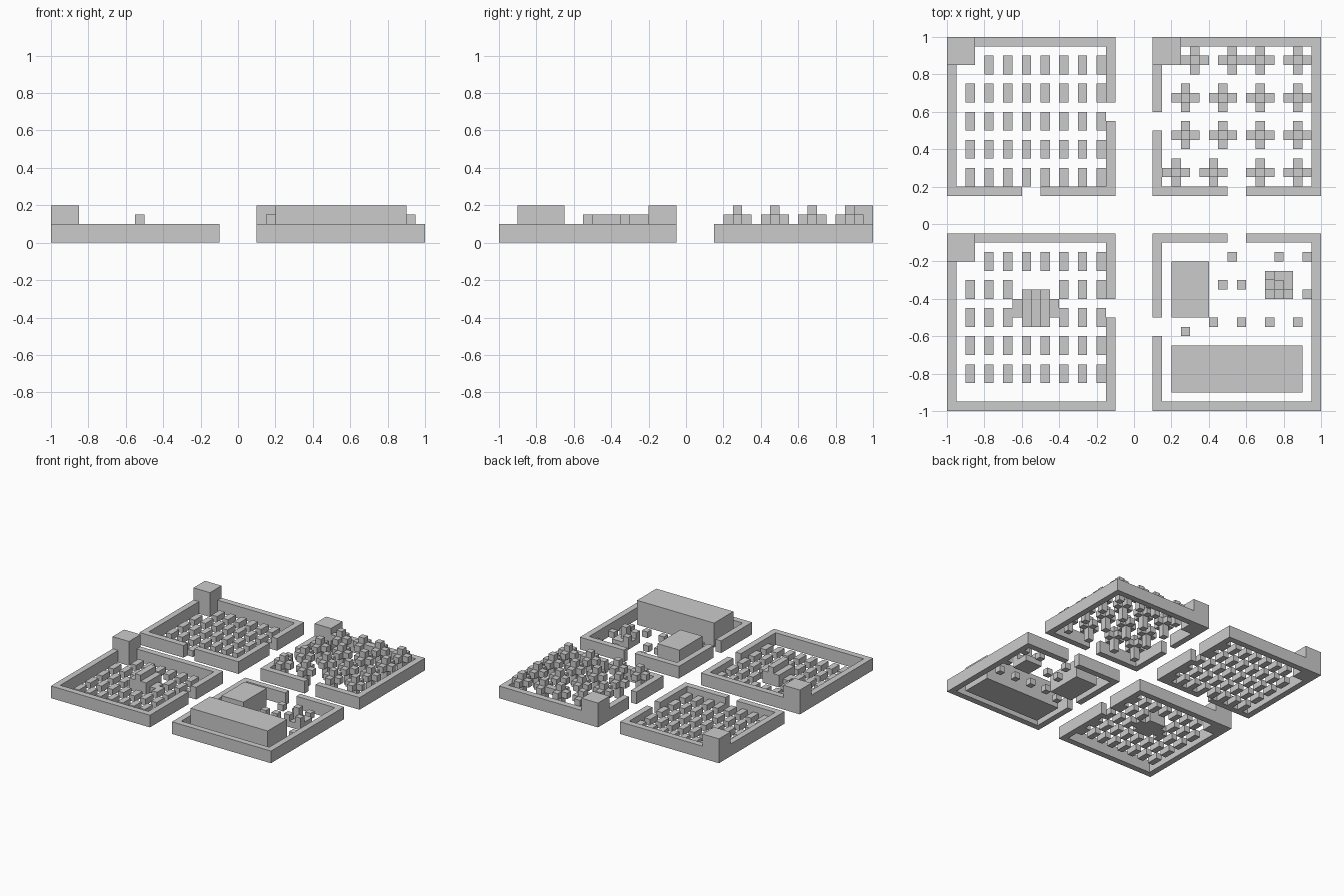
import bpy
import bmesh
from mathutils import Vector

if "Cube" in bpy.data.objects:
    bpy.data.objects.remove(bpy.data.objects["Cube"])

U = 0.05  # block unit


def blocks(name, boxes):
    """One object from boxes given as (x0, x1, y0, y1, z0, z1)."""
    bm = bmesh.new()
    for x0, x1, y0, y1, z0, z1 in boxes:
        lo, size = Vector((x0, y0, z0)), Vector((x1 - x0, y1 - y0, z1 - z0))
        for v in bmesh.ops.create_cube(bm, size=1)["verts"]:
            v.co = lo + Vector((c * s for c, s in zip(v.co + Vector((.5, .5, .5)), size)))
    me = bpy.data.meshes.new(name)
    bm.to_mesh(me)
    bm.free()
    ob = bpy.data.objects.new(name, me)
    bpy.context.collection.objects.link(ob)
    return ob


def spans(a, b, gap):
    return [(a, gap[0]), (gap[1], b)] if gap else [(a, b)]


def walls(name, x0, x1, y0, y1, left=None, right=None, front=None, back=None):
    """Low perimeter wall with optional gate gaps per side."""
    out = []
    for x, gap in ((x0, left), (x1 - U, right)):
        out += [(x, x + U, a, b, 0, .1) for a, b in spans(y0, y1, gap)]
    for y, start, end, gap in ((y0, x0, x1, front), (y1 - U, x0, x1, back)):
        for a, b in spans(start, end, gap):
            # butt against the side walls
            a2 = a + U if a == x0 else a
            b2 = b - U if b == x1 else b
            out.append((a2, b2, y, y + U, 0, .1))
    blocks(name, out)


def crops(name, top, skip=()):
    """8 x 5 planting beds; top is the lower edge of the back row."""
    out = []
    for r in range(5):
        for c in range(8):
            if (c, r) not in skip:
                x, y = -.9 + .1 * c, top - .15 * r
                out.append((x, x + U, y, y + 2 * U, 0, U))
    blocks(name, out)


# Perimeter walls
walls("field_wall_back", -1, -.1, .15, 1, right=(.55, .65), front=(-.6, -.5))
walls("orchard_wall", .1, 1, .15, 1, left=(.5, .6), front=(.5, .6))
walls("field_wall_front", -1, -.1, -1, -.05, right=(-.5, -.4))
walls("yard_wall", .1, 1, -1, -.05, left=(-.6, -.5), back=(.5, .6))

# Corner towers
for name, x, y in (("field_tower_back", -1, .85), ("orchard_tower", .1, .85),
                   ("field_tower_front", -1, -.2)):
    blocks(name, [(x, x + .15, y, y + .15, 0, .2)])

# Crop beds
crops("crops_back", .8, skip={(0, 0)})
crops("crops_front", -.25, skip={(0, 0), (3, 1), (4, 1), (3, 2), (4, 2)})

# Stepped hut in the front field
blocks("field_hut", [(-.65, -.6, -.5, -.4, 0, .05), (-.45, -.4, -.5, -.4, 0, .05),
                     (-.6, -.55, -.55, -.35, 0, .1), (-.5, -.45, -.55, -.35, 0, .1),
                     (-.55, -.5, -.55, -.35, 0, .15)])

# Orchard trees: trunk, cross-shaped crown, top
rows = {.875: (.325, .525, .675, .875), .675: (.275, .475, .675, .875),
        .475: (.275, .475, .675, .875), .275: (.225, .425, .675, .875)}
h = U / 2
for j, (y, xs) in enumerate(rows.items()):
    for i, x in enumerate(xs):
        arms = [(x + dx * U - h, x + dx * U + h, y + dy * U - h, y + dy * U + h, .1, .15)
                for dx, dy in ((1, 0), (-1, 0), (0, 1), (0, -1))]
        blocks(f"tree_{j}_{i}", arms + [(x - h, x + h, y - h, y + h, 0, .2)])

# Yard buildings
blocks("long_barn", [(.2, .9, -.9, -.65, 0, .2)])
blocks("shed", [(.2, .4, -.5, -.2, 0, .15)])

# Well with corner posts and a central pillar
well = [(.7, .85, -.4, -.25, 0, .05), (.75, .8, -.35, -.3, .05, .15)]
well += [(x, x + U, y, y + U, .05, .1) for x, y in ((.7, -.3), (.7, -.4), (.8, -.4))]
blocks("well", well)

# Loose yard blocks
spots = [(.5, -.2), (.75, -.2), (.9, -.2), (.45, -.35), (.55, -.35), (.9, -.4),
         (.4, -.55), (.55, -.55), (.7, -.55), (.85, -.55), (.25, -.6)]
blocks("yard_blocks", [(x, x + U, y, y + U, 0, U) for x, y in spots])
